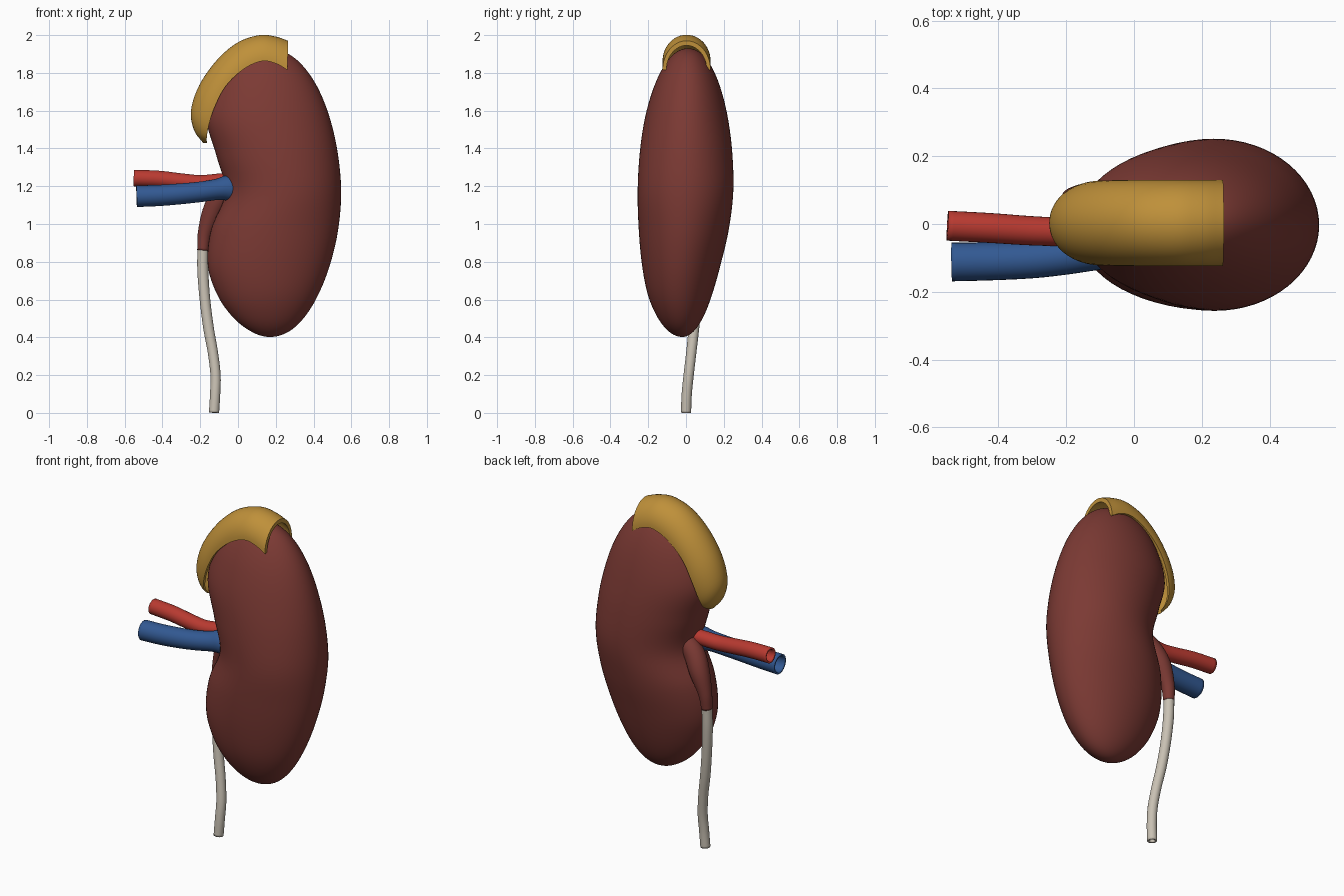
import bpy, bmesh
from math import sin, cos, pi, radians
from mathutils import Vector

if "Cube" in bpy.data.objects:
    bpy.data.objects.remove(bpy.data.objects["Cube"])


def material(name, rgb):
    m = bpy.data.materials.new(name)
    m.use_nodes = True
    m.diffuse_color = (*rgb, 1)
    m.node_tree.nodes["Principled BSDF"].inputs["Base Color"].default_value = (*rgb, 1)
    return m


flesh = material("dark_flesh_red", (0.20, 0.042, 0.034))
gold = material("ochre_gold", (0.52, 0.28, 0.042))
red = material("artery_red", (0.48, 0.042, 0.03))
blue = material("vein_blue", (0.032, 0.10, 0.29))
pale = material("pale_grey", (0.58, 0.53, 0.45))


def smooth_rows(rows, steps):
    """Catmull-Rom resampling of rows of equal length."""
    rows = [Vector(r) for r in rows]
    pts = [2 * rows[0] - rows[1]] + rows + [2 * rows[-1] - rows[-2]]
    out = []
    for a, b, c, d in zip(pts, pts[1:], pts[2:], pts[3:]):
        for k in range(steps):
            t = k / steps
            out.append(b + (c - a) * (t / 2) + (2 * a - 5 * b + 4 * c - d) * (t * t / 2)
                       + (3 * b - a - 3 * c + d) * (t ** 3 / 2))
    return out + [rows[-1]]


def loft(name, rings, mat, caps=False, wall=0, angle=50):
    """Skin closed rings of points into one smooth object."""
    bm = bmesh.new()
    vs = [[bm.verts.new(p) for p in ring] for ring in rings]
    n = len(vs[0])
    for lo, hi in zip(vs, vs[1:]):
        for j in range(n):
            k = (j + 1) % n
            bm.faces.new((lo[j], lo[k], hi[k], hi[j]))
    if caps:
        bm.faces.new(vs[0])
        bm.faces.new(vs[-1])
    bmesh.ops.remove_doubles(bm, verts=bm.verts, dist=0.0003)
    bmesh.ops.recalc_face_normals(bm, faces=bm.faces)
    me = bpy.data.meshes.new(name)
    bm.to_mesh(me)
    bm.free()
    me.materials.append(mat)
    ob = bpy.data.objects.new(name, me)
    bpy.context.collection.objects.link(ob)
    if wall:
        mod = ob.modifiers.new("wall", "SOLIDIFY")
        mod.thickness = wall
        mod.offset = -1
    bpy.ops.object.select_all(action="DESELECT")
    ob.select_set(True)
    bpy.context.view_layer.objects.active = ob
    bpy.ops.object.shade_smooth_by_angle(angle=radians(angle))
    return ob


def tube(name, rows, mat, wall=0.01, sides=28):
    """Round tube through rows of x, y, z, radius."""
    path = smooth_rows(rows, 8)
    rings = []
    for i, p in enumerate(path):
        tan = (path[min(i + 1, len(path) - 1)] - path[max(i - 1, 0)]).to_3d().normalized()
        side = tan.cross(Vector((0, 1, 0))).normalized()
        up = side.cross(tan)
        rings.append([p.to_3d() + p[3] * (side * cos(2 * pi * j / sides) + up * sin(2 * pi * j / sides))
                      for j in range(sides)])
    return loft(name, rings, mat, wall=wall)


# Bean-shaped body: left edge, right edge, half depth, depth centre at equal angles
profile = [
    (0.17, 0.17, 0, -0.02), (0.075, 0.265, 0.062, -0.025), (-0.025, 0.35, 0.12, -0.03),
    (-0.11, 0.425, 0.17, -0.032), (-0.16, 0.487, 0.208, -0.025), (-0.143, 0.53, 0.238, -0.012),
    (-0.068, 0.546, 0.253, -0.003), (-0.115, 0.53, 0.246, 0), (-0.165, 0.49, 0.222, 0.002),
    (-0.13, 0.43, 0.182, 0.005), (-0.06, 0.352, 0.13, 0.008), (0.03, 0.26, 0.07, 0.01),
    (0.145, 0.145, 0, 0.01)]
rows = smooth_rows(profile, 6)
rings = []
for i, (xl, xr, hy, yc) in enumerate(rows):
    z = 1.166 - 0.764 * cos(pi * i / (len(rows) - 1))
    rings.append([((xl + xr) / 2 + (xr - xl) / 2 * cos(2 * pi * j / 64),
                   yc + hy * sin(2 * pi * j / 64), z) for j in range(64)])
loft("kidney_body", rings, flesh, angle=80)

# Arched cap over the upper end: ridge x, z, rim x, z, half width
cap = [
    (0.265, 1.97, 0.262, 1.815, 0.127), (0.2, 1.992, 0.2, 1.85, 0.127),
    (0.115, 2.0, 0.125, 1.862, 0.127), (0.0, 1.962, 0.03, 1.82, 0.127),
    (-0.11, 1.87, -0.065, 1.73, 0.126), (-0.205, 1.735, -0.125, 1.615, 0.122),
    (-0.249, 1.6, -0.155, 1.52, 0.105), (-0.232, 1.495, -0.165, 1.46, 0.075),
    (-0.185, 1.43, -0.165, 1.428, 0.025)]
rings = []
for ox, oz, bx, bz, w in smooth_rows(cap, 5):
    ring = []
    for scale, order in ((1, range(-12, 13)), (0.84, range(12, -13, -1))):
        for k in order:
            a = k / 12 * pi / 2
            ring.append((bx + (ox - bx) * scale * cos(a), 0.003 + w * scale * sin(a),
                         bz + (oz - bz) * scale * cos(a)))
    rings.append(ring)
loft("adrenal_cap", rings, gold, caps=True)

# Vessels entering the hollow side
tube("renal_artery", [
    (-0.55, -0.005, 1.243, 0.044), (-0.42, -0.012, 1.238, 0.044), (-0.3, -0.02, 1.225, 0.043),
    (-0.2, -0.022, 1.217, 0.042), (-0.1, -0.01, 1.225, 0.042), (0.02, 0, 1.235, 0.042)], red)
tube("renal_vein", [
    (-0.537, -0.112, 1.147, 0.057), (-0.42, -0.11, 1.151, 0.056), (-0.3, -0.105, 1.16, 0.055),
    (-0.2, -0.095, 1.17, 0.054), (-0.11, -0.08, 1.183, 0.056), (-0.055, -0.065, 1.19, 0.068),
    (0.02, -0.045, 1.19, 0.075)], blue)

# Funnel and drain tube
tube("renal_pelvis", [
    (-0.186, 0.07, 0.86, 0.03), (-0.175, 0.072, 0.95, 0.038), (-0.135, 0.065, 1.06, 0.055),
    (-0.085, 0.045, 1.15, 0.058), (0.0, 0.03, 1.23, 0.05)], flesh)
tube("ureter", [
    (-0.127, 0, 0.001, 0.027), (-0.121, 0.004, 0.1, 0.027), (-0.119, 0.014, 0.2, 0.027),
    (-0.133, 0.028, 0.32, 0.027), (-0.156, 0.042, 0.45, 0.028), (-0.175, 0.055, 0.6, 0.028),
    (-0.186, 0.065, 0.75, 0.029), (-0.186, 0.07, 0.87, 0.029)], pale)
